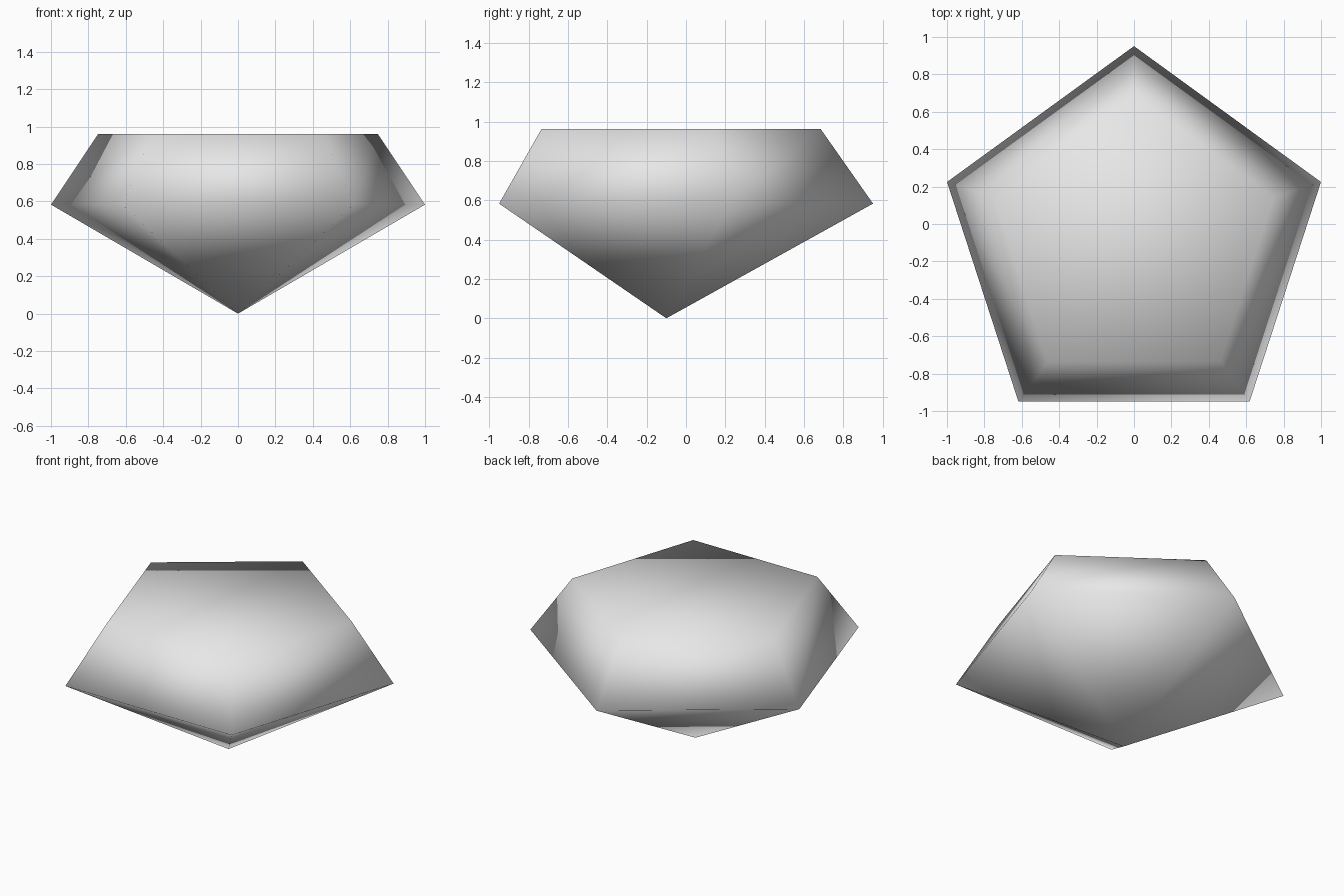
import bpy, bmesh, math

if "Cube" in bpy.data.objects:
    bpy.data.objects.remove(bpy.data.objects["Cube"])

CENTRE_Y = -0.1
SIDES = 5

# Single light grey colour
grey = bpy.data.materials.new("light_grey")
grey.diffuse_color = (0.8, 0.8, 0.8, 1)
grey.use_nodes = True
grey.node_tree.nodes["Principled BSDF"].inputs["Base Color"].default_value = grey.diffuse_color

bm = bmesh.new()


def ring(radius, z):
    """Pentagon of vertices with one corner towards the back."""
    verts = []
    for i in range(SIDES):
        a = math.pi / 2 + 2 * math.pi * i / SIDES
        verts.append(bm.verts.new((radius * math.cos(a),
                                   CENTRE_Y + radius * math.sin(a), z)))
    return verts


# Cut gem: bottom point, wide girdle and flat table
point = bm.verts.new((0, CENTRE_Y, 0))
girdle = ring(1.051, 0.583)
table = ring(0.785, 0.962)
for i in range(SIDES):
    j = (i + 1) % SIDES
    bm.faces.new((point, girdle[j], girdle[i]))
    bm.faces.new((girdle[i], girdle[j], table[j], table[i]))
bm.faces.new(table)
bmesh.ops.recalc_face_normals(bm, faces=bm.faces)

# Soft shading across every facet
for f in bm.faces:
    f.smooth = True

mesh = bpy.data.meshes.new("gem")
bm.to_mesh(mesh)
bm.free()
mesh.materials.append(grey)
gem = bpy.data.objects.new("gem", mesh)
bpy.context.collection.objects.link(gem)
